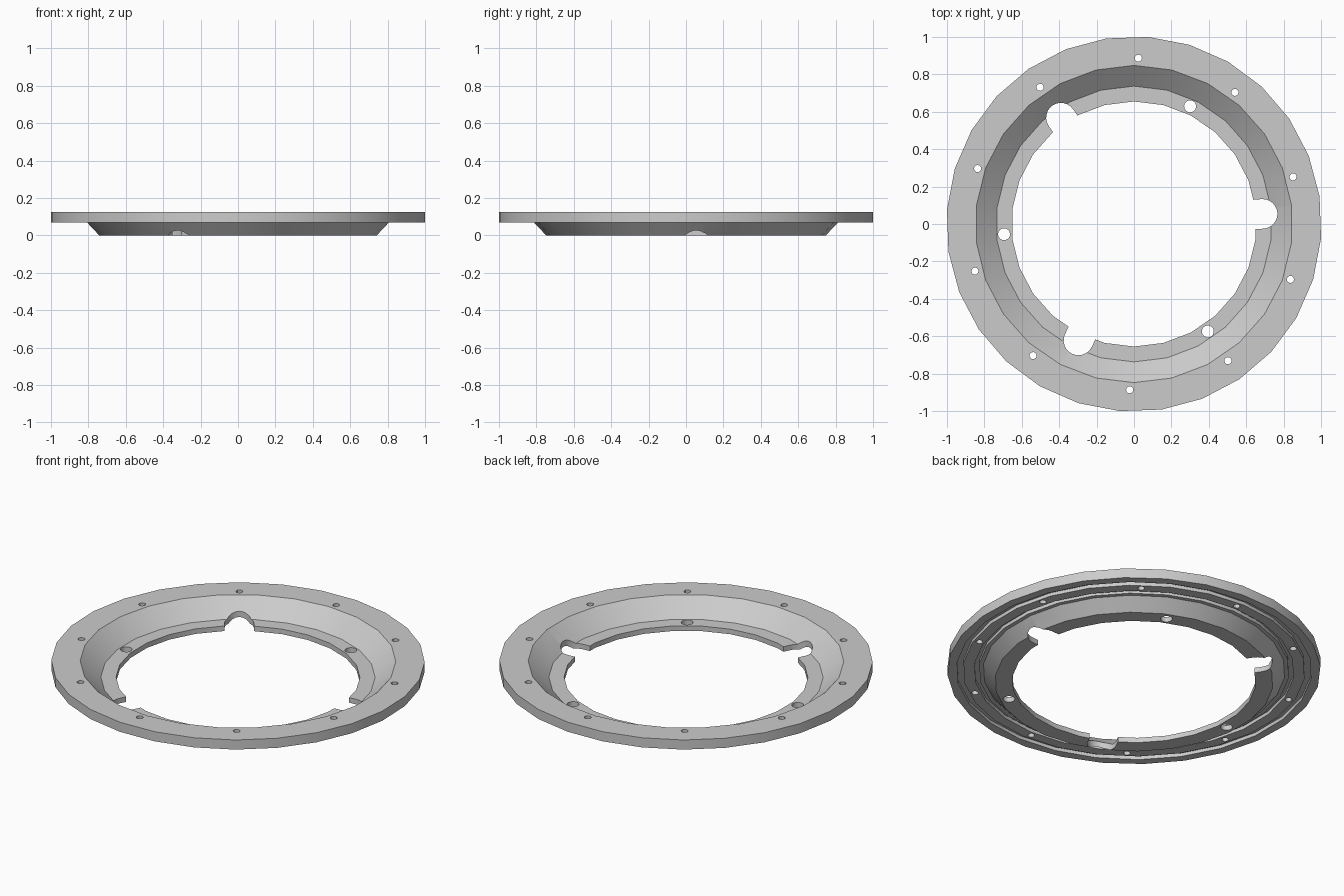
import bpy, bmesh
from math import radians, sin, cos, pi

cube = bpy.data.objects.get("Cube")
if cube:
    bpy.data.objects.remove(cube, do_unlink=True)

mat = bpy.data.materials.new("light grey")
mat.use_nodes = True
grey = (0.6, 0.6, 0.6, 1)
mat.diffuse_color = grey
mat.node_tree.nodes["Principled BSDF"].inputs["Base Color"].default_value = grey


def finish(name, bm):
    bmesh.ops.recalc_face_normals(bm, faces=bm.faces[:])
    mesh = bpy.data.meshes.new(name)
    bm.to_mesh(mesh)
    bm.free()
    mesh.materials.append(mat)
    ob = bpy.data.objects.new(name, mesh)
    bpy.context.collection.objects.link(ob)
    return ob


def prism(bm, points, z0=-0.1, z1=0.3):
    """Vertical prism from a flat outline."""
    low = [bm.verts.new((x, y, z0)) for x, y in points]
    top = [bm.verts.new((x, y, z1)) for x, y in points]
    bm.faces.new(low)
    bm.faces.new(top)
    for i in range(len(low)):
        j = (i + 1) % len(low)
        bm.faces.new((low[i], low[j], top[j], top[i]))


def turn(points, deg):
    c, s = cos(radians(deg)), sin(radians(deg))
    return [(x * c - y * s, x * s + y * c) for x, y in points]


def arc(cx, r, start, end, n):
    return [(cx + r * cos(start + (end - start) * i / n),
             r * sin(start + (end - start) * i / n)) for i in range(n + 1)]


def join_rings(bm, a, b):
    """Skin two rings: quads for equal counts, else triangles in turn."""
    n, m = len(a), len(b)
    if n == m:
        for k in range(n):
            bm.faces.new((a[k - 1], a[k], b[k], b[k - 1]))
        return
    i = j = 0
    while i < n or j < m:
        if j == m or (i < n and (i + 0.5) / n <= (j + 0.5) / m):
            bm.faces.new((a[i], a[(i + 1) % n], b[j % m]))
            i += 1
        else:
            bm.faces.new((a[i % n], b[(j + 1) % m], b[j]))
            j += 1


# Flanged ring: closed profile of (radius, height), rim first
TOP, UNDER, DEEP, FLOOR = 0.125, 0.068, 0.088, 0.03
profile = [(1.003, UNDER), (1.003, TOP),
           (0.848, TOP), (0.737, FLOOR), (0.655, FLOOR),
           (0.655, 0), (0.748, 0), (0.812, UNDER),
           (0.835, UNDER), (0.835, DEEP), (0.86, DEEP), (0.86, UNDER),
           (0.92, UNDER), (0.92, DEEP), (0.955, DEEP), (0.955, UNDER)]
bm = bmesh.new()
rings = []
for i, (r, z) in enumerate(profile):
    count, phase = (28, 8.5) if i < 2 else (26, 180 / 26)
    start = radians(phase)
    rings.append([bm.verts.new((x, y, z))
                  for x, y in arc(0, r, start, start + 2 * pi, count)[:-1]])
for i in range(len(rings)):
    join_rings(bm, rings[i - 1], rings[i])
ring = finish("flanged_ring", bm)

# Cutters: rounded slots, lip holes and rim screw holes
bm = bmesh.new()
slot = [(0.5, -0.079)] + arc(0.69, 0.079, -pi / 2, pi / 2, 12) + [(0.5, 0.079)]
for k in range(3):
    prism(bm, turn(slot, 4.5 + 120 * k))
    prism(bm, turn(arc(0.697, 0.032, 0, 2 * pi, 16)[:-1], 64.5 + 120 * k))
for k in range(10):
    prism(bm, turn(arc(0.887, 0.019, 0, 2 * pi, 12)[:-1], 16.5 + 36 * k))
cutter = finish("hole_cutter", bm)
cutter.hide_render = True

cut = ring.modifiers.new("holes", 'BOOLEAN')
cut.operation = 'DIFFERENCE'
cut.solver = 'EXACT'
cut.object = cutter
bpy.ops.object.select_all(action='DESELECT')
bpy.context.view_layer.objects.active = ring
ring.select_set(True)
bpy.ops.object.modifier_apply(modifier=cut.name)
bpy.data.objects.remove(cutter, do_unlink=True)
bpy.ops.object.shade_smooth_by_angle(angle=radians(30))
